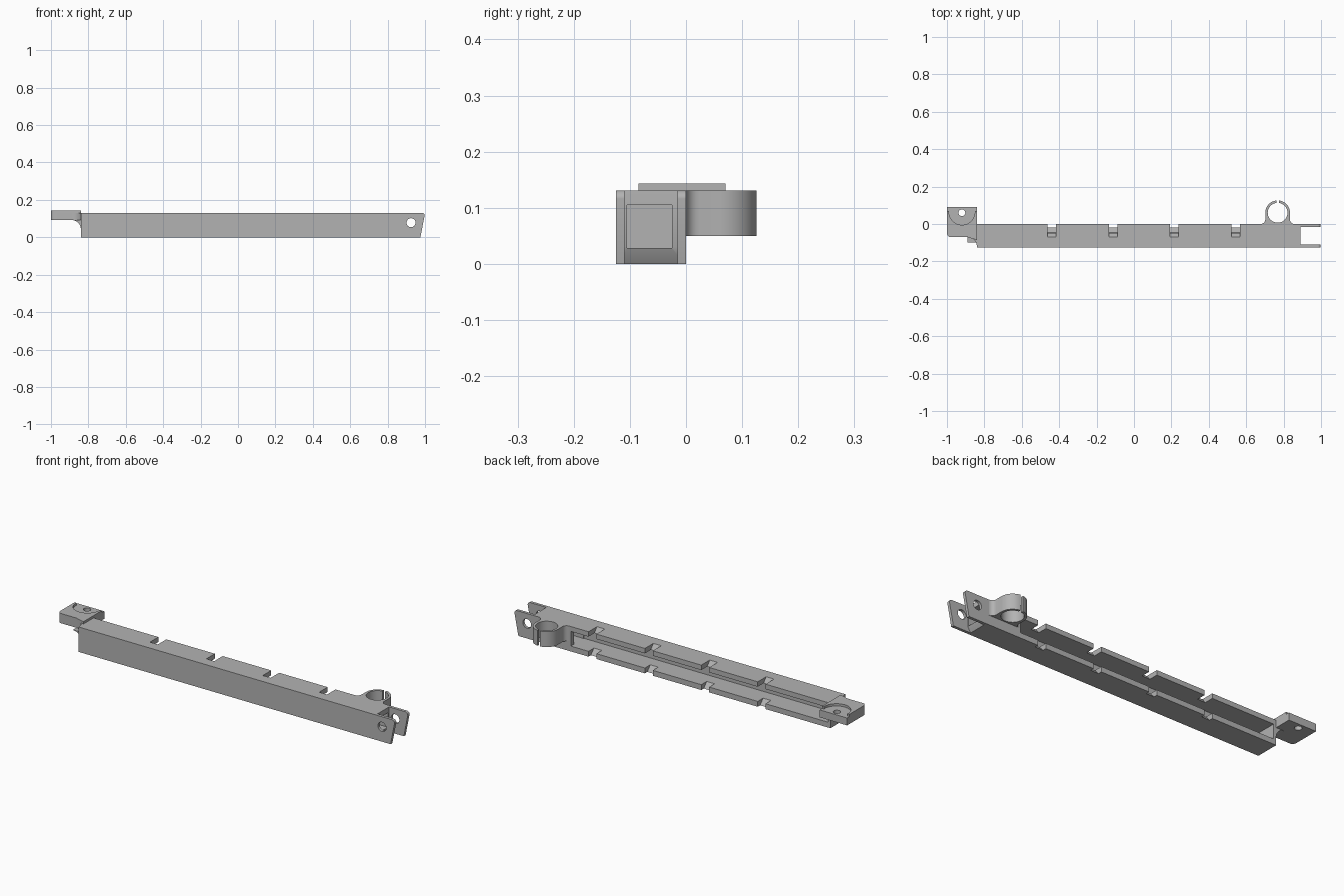
import bpy, bmesh
from math import sin, cos, radians

cube = bpy.data.objects.get("Cube")
if cube:
    bpy.data.objects.remove(cube, do_unlink=True)

grey = bpy.data.materials.new("plain_grey")
grey.use_nodes = True
COLOR = (0.45, 0.45, 0.45, 1)
grey.diffuse_color = COLOR
grey.node_tree.nodes["Principled BSDF"].inputs["Base Color"].default_value = COLOR


def prism(name, profile, axis, lo, hi):
    """Extrude a 2D profile along an axis between lo and hi."""
    place = {"x": lambda a, b, t: (t, a, b),
             "y": lambda a, b, t: (a, t, b),
             "z": lambda a, b, t: (a, b, t)}[axis]
    bm = bmesh.new()
    low = [bm.verts.new(place(a, b, lo)) for a, b in profile]
    high = [bm.verts.new(place(a, b, hi)) for a, b in profile]
    bm.faces.new(low)
    bm.faces.new(high)
    n = len(profile)
    for i in range(n):
        j = (i + 1) % n
        bm.faces.new((low[i], low[j], high[j], high[i]))
    bmesh.ops.recalc_face_normals(bm, faces=bm.faces[:])
    mesh = bpy.data.meshes.new(name)
    bm.to_mesh(mesh)
    bm.free()
    mesh.materials.append(grey)
    obj = bpy.data.objects.new(name, mesh)
    bpy.context.collection.objects.link(obj)
    return obj


def arc(cx, cy, r, start, end, steps=8):
    angles = [radians(start + (end - start) * i / steps) for i in range(steps + 1)]
    return [(cx + r * cos(a), cy + r * sin(a)) for a in angles]


def circle(cx, cy, r):
    return arc(cx, cy, r, 0, 352.5, 47)


def rect(x0, x1, y0, y1):
    return [(x0, y0), (x1, y0), (x1, y1), (x0, y1)]


def activate(obj):
    bpy.ops.object.select_all(action="DESELECT")
    obj.select_set(True)
    bpy.context.view_layer.objects.active = obj


def cut(obj, profile, axis, lo, hi):
    """Subtract an extruded profile from an object."""
    cutter = prism("cutter", profile, axis, lo, hi)
    cutter.hide_render = True
    activate(obj)
    mod = obj.modifiers.new("cut", "BOOLEAN")
    mod.operation = "DIFFERENCE"
    mod.solver = "EXACT"
    mod.object = cutter
    bpy.ops.object.modifier_apply(modifier=mod.name)
    bpy.data.objects.remove(cutter, do_unlink=True)


# Long beam, with slanted fork tip
beam_side = [(-0.84, 0), (0.975, 0)] + arc(0.983, 0.116, 0.015, 0, 90, 6) + [(-0.84, 0.131)]
beam = prism("channel_beam", beam_side, "y", -0.125, 0)

# Fork slot and hinge pin hole
fork_gap = [(1.1, -0.1), (0.87, -0.1), (0.873, 0), (0.883, 0.015), (0.89, 0.03),
            (0.89, 0.112), (0.886, 0.2), (1.1, 0.2)]
cut(beam, fork_gap, "y", -0.11, -0.015)
cut(beam, circle(0.925, 0.078, 0.024), "y", -0.2, 0.1)

# Channel open to the back, continuing as a closed tunnel to the fork
cut(beam, rect(-0.825, 0.67, 0.028, 0.105), "y", -0.108, 0.1)
cut(beam, rect(-0.105, -0.025, 0.028, 0.105), "x", 0.6, 0.95)

# Notches through the upper and lower flanges
upper_notch = [(-0.07, 0.2), (-0.07, 0.131), (-0.045, 0.1), (0.1, 0.1), (0.1, 0.2)]
lower_notch = [(-0.045, 0.04), (-0.045, 0.028), (-0.02, 0), (-0.02, -0.1), (0.1, -0.1), (0.1, 0.04)]
for i in range(4):
    x = -0.44 + i * 0.328
    for notch in (upper_notch, lower_notch):
        cut(beam, notch, "x", x - 0.023, x + 0.023)

# Split clip ring with flared foot
RX, RY = 0.768, 0.06
foot_right = arc(RX + 0.09, 0.024, 0.024, 270, 180, 6)
foot_left = arc(RX - 0.09, 0.024, 0.024, 0, -90, 6)
ring_outline = ([(RX + 0.09, -0.012)] + foot_right + arc(RX, RY, 0.066, 0, 180, 32)
                + foot_left + [(RX - 0.09, -0.012)])
ring = prism("clip_ring", ring_outline, "z", 0.05, 0.131)
cut(ring, circle(RX, RY, 0.053), "z", -0.1, 0.3)
cut(ring, rect(RX - 0.007, RX + 0.007, RY, 0.3), "z", -0.1, 0.3)

# Mounting tab, blended into the beam on its front side
tab_outline = ([(-0.84, 0.09), (-1, 0.09)] + arc(-0.98, -0.05, 0.02, 180, 270, 6)
               + arc(-0.89, -0.12, 0.05, 90, 0))
tab = prism("mounting_tab", tab_outline, "z", 0.092, 0.131)

# Raised pad with a round seat around the screw hole
pad_outline = ([(-0.84, 0.07), (-1, 0.07)] + arc(-0.98, -0.05, 0.02, 180, 270, 6)
               + [(-0.89, -0.07), (-0.86, -0.08), (-0.84, -0.085)])
pad = prism("tab_pad", pad_outline, "z", 0.131, 0.143)
cut(pad, circle(-0.92, 0.064, 0.069), "z", 0.1, 0.2)
cut(tab, circle(-0.92, 0.06, 0.018), "z", 0, 0.2)

# Fillet under the tab
gusset_side = [(-0.84, 0.093), (-0.89, 0.093)] + arc(-0.89, 0.042, 0.05, 90, 0)
gusset = prism("tab_gusset", gusset_side, "y", -0.1, 0)

for part in (beam, ring, tab, pad, gusset):
    activate(part)
    bpy.ops.object.shade_smooth_by_angle(angle=radians(30))
